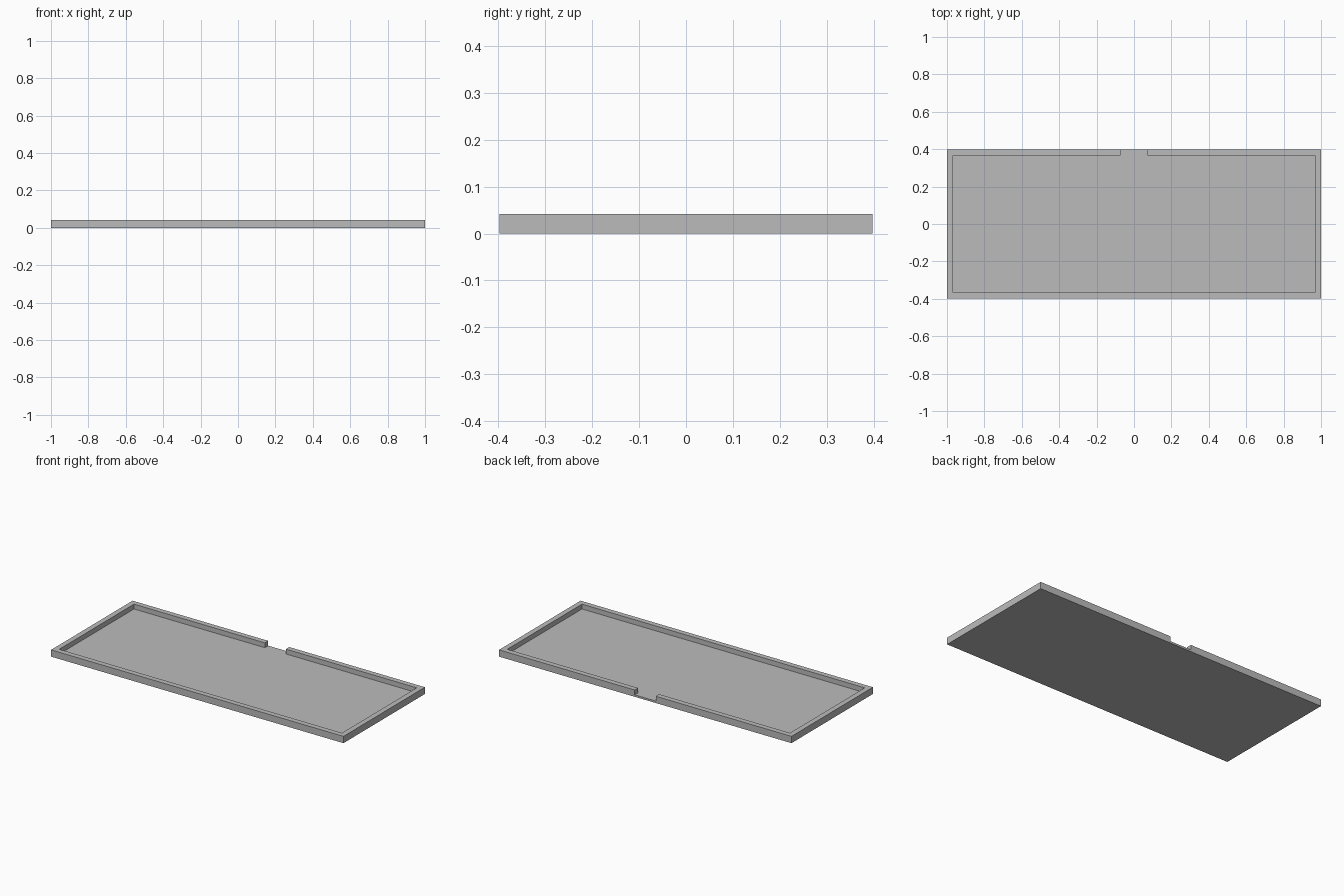
import bpy, bmesh

if "Cube" in bpy.data.objects:
    bpy.data.objects.remove(bpy.data.objects["Cube"])

HALF_X, HALF_Y, HEIGHT = 1.0, 0.398, 0.042
WALL, FLOOR, NOTCH = 0.033, 0.012, 0.072

grey = bpy.data.materials.new("plain grey")
grey.use_nodes = True
colour = (0.5, 0.5, 0.5, 1)
grey.diffuse_color = colour
grey.node_tree.nodes["Principled BSDF"].inputs["Base Color"].default_value = colour


def prism(name, outline, bottom, top):
    """Extrude a flat outline upwards into a solid."""
    bm = bmesh.new()
    face = bm.faces.new([bm.verts.new((x, y, bottom)) for x, y in outline])
    result = bmesh.ops.extrude_face_region(bm, geom=[face], use_keep_orig=True)
    raised = [v for v in result["geom"] if isinstance(v, bmesh.types.BMVert)]
    bmesh.ops.translate(bm, verts=raised, vec=(0, 0, top - bottom))
    bmesh.ops.recalc_face_normals(bm, faces=bm.faces)
    mesh = bpy.data.meshes.new(name)
    bm.to_mesh(mesh)
    bm.free()
    mesh.materials.append(grey)
    obj = bpy.data.objects.new(name, mesh)
    bpy.context.scene.collection.objects.link(obj)
    return obj


# Shallow rectangular tray
tray = prism("tray", [(-HALF_X, -HALF_Y), (HALF_X, -HALF_Y),
                      (HALF_X, HALF_Y), (-HALF_X, HALF_Y)], 0, HEIGHT)

# Recess with an opening through the middle of the back wall
ix, iy, out = HALF_X - WALL, HALF_Y - WALL, HALF_Y + 0.1
half = [(ix, -iy), (ix, iy), (NOTCH, iy), (NOTCH, out)]
recess = prism("recess_cutter", half + [(-x, y) for x, y in reversed(half)],
               FLOOR, HEIGHT + 0.1)
recess.hide_render = True

cut = tray.modifiers.new("recess", 'BOOLEAN')
cut.operation = 'DIFFERENCE'
cut.solver = 'EXACT'
cut.object = recess

# Bake the cut and discard the helper
bpy.context.view_layer.objects.active = tray
tray.select_set(True)
bpy.ops.object.modifier_apply(modifier=cut.name)
bpy.data.objects.remove(recess)
